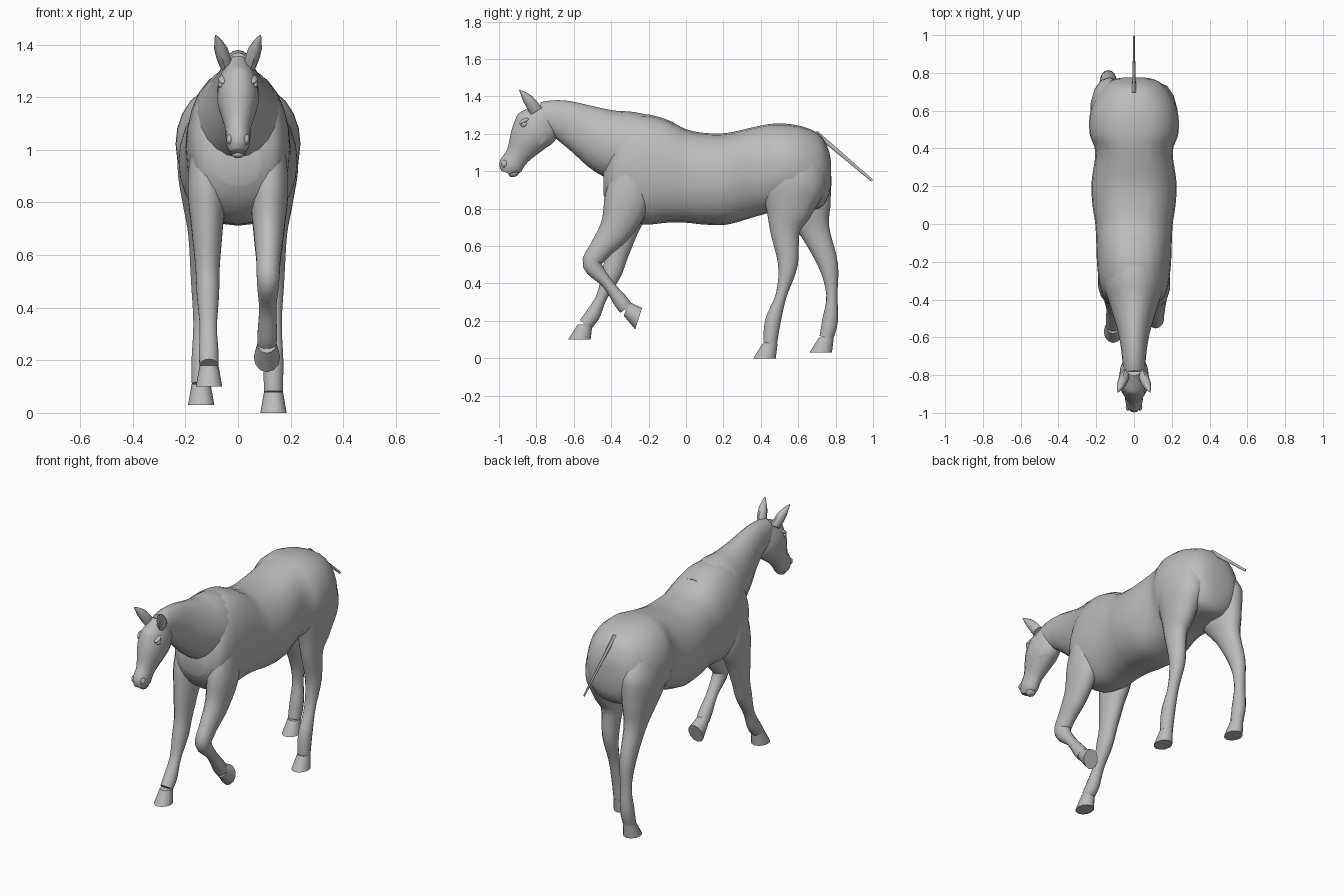
import bpy, bmesh, math
from mathutils import Vector, Matrix

cube = bpy.data.objects.get("Cube")
if cube:
    bpy.data.objects.remove(cube, do_unlink=True)

grey = bpy.data.materials.new("plain grey")
grey.use_nodes = True
grey.diffuse_color = (0.5, 0.5, 0.5, 1)
grey.node_tree.nodes["Principled BSDF"].inputs["Base Color"].default_value = grey.diffuse_color


def finish(name, bm):
    """Turn a bmesh into a named, smoothly shaded object."""
    bmesh.ops.recalc_face_normals(bm, faces=bm.faces)
    mesh = bpy.data.meshes.new(name)
    bm.to_mesh(mesh)
    bm.free()
    mesh.materials.append(grey)
    obj = bpy.data.objects.new(name, mesh)
    bpy.context.collection.objects.link(obj)
    bpy.ops.object.select_all(action="DESELECT")
    obj.select_set(True)
    bpy.context.view_layer.objects.active = obj
    bpy.ops.object.shade_smooth_by_angle(angle=math.radians(50))
    return obj


def smooth_rows(rows, steps):
    """Catmull-Rom interpolation between the given sections."""
    result = []
    last = len(rows) - 1
    for i in range(last):
        a, b, c, d = (rows[min(max(j, 0), last)] for j in range(i - 1, i + 3))
        for s in range(steps):
            t = s / steps
            result.append([q + t / 2 * (r - p + t * (2 * p - 5 * q + 4 * r - u
                           + t * (3 * (q - r) + u - p)))
                           for p, q, r, u in zip(a, b, c, d)])
    result.append(list(rows[last]))
    return result


def tube(name, rows, x_start=0, x_end=0, sides=16, steps=4, axis=None, power=1):
    """Loft ovals along a path in the side plane.
    Each row holds y, z, half depth and half width. The rings face along
    the path, or along a fixed axis when one is given. A power below one
    makes the sections fuller than an ellipse."""
    bm = bmesh.new()
    rows = smooth_rows(rows, steps)
    last = len(rows) - 1
    rings = []
    for i, (y, z, depth, width) in enumerate(rows):
        before, after = rows[max(i - 1, 0)], rows[min(i + 1, last)]
        along = axis or Vector((after[0] - before[0], after[1] - before[1])).normalized()
        x = x_start + (x_end - x_start) * i / last
        ring = []
        for k in range(sides):
            angle = math.tau * k / sides
            reach = depth * math.cos(angle)
            side = math.sin(angle)
            spread = width * math.copysign(abs(side) ** power, side)
            ring.append(bm.verts.new((x + spread,
                                      y + reach * along.y,
                                      z - reach * along.x)))
        rings.append(ring)
    for r, s in zip(rings, rings[1:]):
        for k in range(sides):
            n = (k + 1) % sides
            bm.faces.new((r[k], r[n], s[n], s[k]))
    bm.faces.new(rings[0])
    bm.faces.new(rings[-1])
    return finish(name, bm)


def blob(name, centre, size, tilt=0):
    """Small ellipsoid, tilted about the x axis."""
    bm = bmesh.new()
    bmesh.ops.create_uvsphere(bm, u_segments=12, v_segments=8, radius=1)
    obj = finish(name, bm)
    obj.location, obj.scale = centre, size
    obj.rotation_euler.x = tilt
    return obj


def leg(name, path, depths, x_top, x_foot, lift=0):
    """Tapered leg whose width follows its depth, ending in a flared hoof.
    A lifted foot turns the hoof back by the given angle in degrees."""
    rows = [(y, z, d, d * 0.45 + 0.02) for (y, z), d in zip(path, depths)]
    tube(name + "_leg", rows, x_top, x_foot, 14)
    turn = Matrix.Rotation(math.radians(lift), 2)
    ankle = Vector(path[-1])
    sole = ankle + turn @ Vector((-0.03, -0.08))
    tube(name + "_hoof", [(*ankle, 0.04, 0.036), (*sole, 0.06, 0.05)],
         x_foot, x_foot, 12, 1, turn @ Vector((0, -1)))


# Trunk, from rump to breast
tube("trunk", [
    (0.775, 0.99, 0.06, 0.06),
    (0.76, 0.99, 0.13, 0.12),
    (0.71, 1, 0.2, 0.18),
    (0.6, 1.02, 0.225, 0.23),
    (0.48, 1.02, 0.235, 0.235),
    (0.38, 1, 0.24, 0.205),
    (0.22, 0.96, 0.245, 0.225),
    (0.1, 0.96, 0.245, 0.22),
    (0, 0.975, 0.25, 0.205),
    (-0.1, 1, 0.275, 0.2),
    (-0.22, 1.01, 0.295, 0.195),
    (-0.33, 1.01, 0.27, 0.18),
    (-0.4, 0.97, 0.17, 0.15),
    (-0.44, 0.94, 0.07, 0.08)], sides=24, axis=Vector((-1, 0)), power=0.8)

# Neck, from withers to poll
tube("neck", [
    (-0.15, 1.06, 0.22, 0.17),
    (-0.3, 1.12, 0.2, 0.165),
    (-0.42, 1.16, 0.175, 0.13),
    (-0.55, 1.225, 0.135, 0.09),
    (-0.65, 1.27, 0.11, 0.07),
    (-0.74, 1.29, 0.09, 0.06),
    (-0.79, 1.3, 0.07, 0.05)], sides=20)

# Head, from poll to lips
tube("head", [
    (-0.75, 1.33, 0.06, 0.045),
    (-0.79, 1.25, 0.12, 0.075),
    (-0.84, 1.18, 0.105, 0.078),
    (-0.9, 1.085, 0.065, 0.05),
    (-0.94, 1.025, 0.063, 0.045),
    (-0.955, 0.99, 0.035, 0.03)])

# Legs share their taper and differ only in pose
front_taper = (0.06, 0.12, 0.09, 0.06, 0.052, 0.03, 0.04, 0.037)
hind_taper = (0.13, 0.18, 0.13, 0.08, 0.053, 0.03, 0.042, 0.037)
leg("front_left", [
    (-0.28, 1.12), (-0.31, 0.87), (-0.37, 0.7), (-0.46, 0.58),
    (-0.5, 0.5), (-0.42, 0.4), (-0.345, 0.3), (-0.32, 0.265)],
    front_taper, 0.12, 0.11, lift=72)
leg("front_right", [
    (-0.28, 1.12), (-0.3, 0.87), (-0.34, 0.7), (-0.37, 0.55),
    (-0.4, 0.45), (-0.45, 0.33), (-0.5, 0.23), (-0.54, 0.18)],
    front_taper, -0.12, -0.11)
leg("hind_left", [
    (0.57, 1.1), (0.57, 0.95), (0.55, 0.8), (0.53, 0.68),
    (0.545, 0.5), (0.51, 0.34), (0.465, 0.2), (0.45, 0.08)],
    hind_taper, 0.13, 0.135)
leg("hind_right", [
    (0.57, 1.1), (0.6, 0.95), (0.65, 0.8), (0.69, 0.68),
    (0.76, 0.5), (0.78, 0.34), (0.77, 0.2), (0.75, 0.11)],
    hind_taper, -0.13, -0.14)

# Paired features of the head
for side, s in (("left", 1), ("right", -1)):
    tube(side + "_ear", [
        (-0.8, 1.32, 0.035, 0.026),
        (-0.845, 1.385, 0.028, 0.026),
        (-0.89, 1.435, 0.003, 0.003)], s * 0.045, s * 0.085, 8, 2)
    blob(side + "_eye", (s * 0.063, -0.865, 1.25), (0.014, 0.018, 0.014), 0.6)
    blob(side + "_brow", (s * 0.055, -0.865, 1.268), (0.02, 0.03, 0.012), 0.5)
    blob(side + "_cheek", (s * 0.04, -0.78, 1.19), (0.03, 0.05, 0.07), -0.5)
    blob(side + "_nostril", (s * 0.032, -0.97, 1.04), (0.012, 0.018, 0.02), -0.4)

# Lower lip and thin docked tail
blob("lower_lip", (0, -0.92, 0.99), (0.03, 0.03, 0.02), 0.4)
tube("tail", [
    (0.69, 1.2, 0.02, 0.014),
    (0.76, 1.15, 0.012, 0.009),
    (0.995, 0.95, 0.007, 0.004)], sides=8, steps=2)
